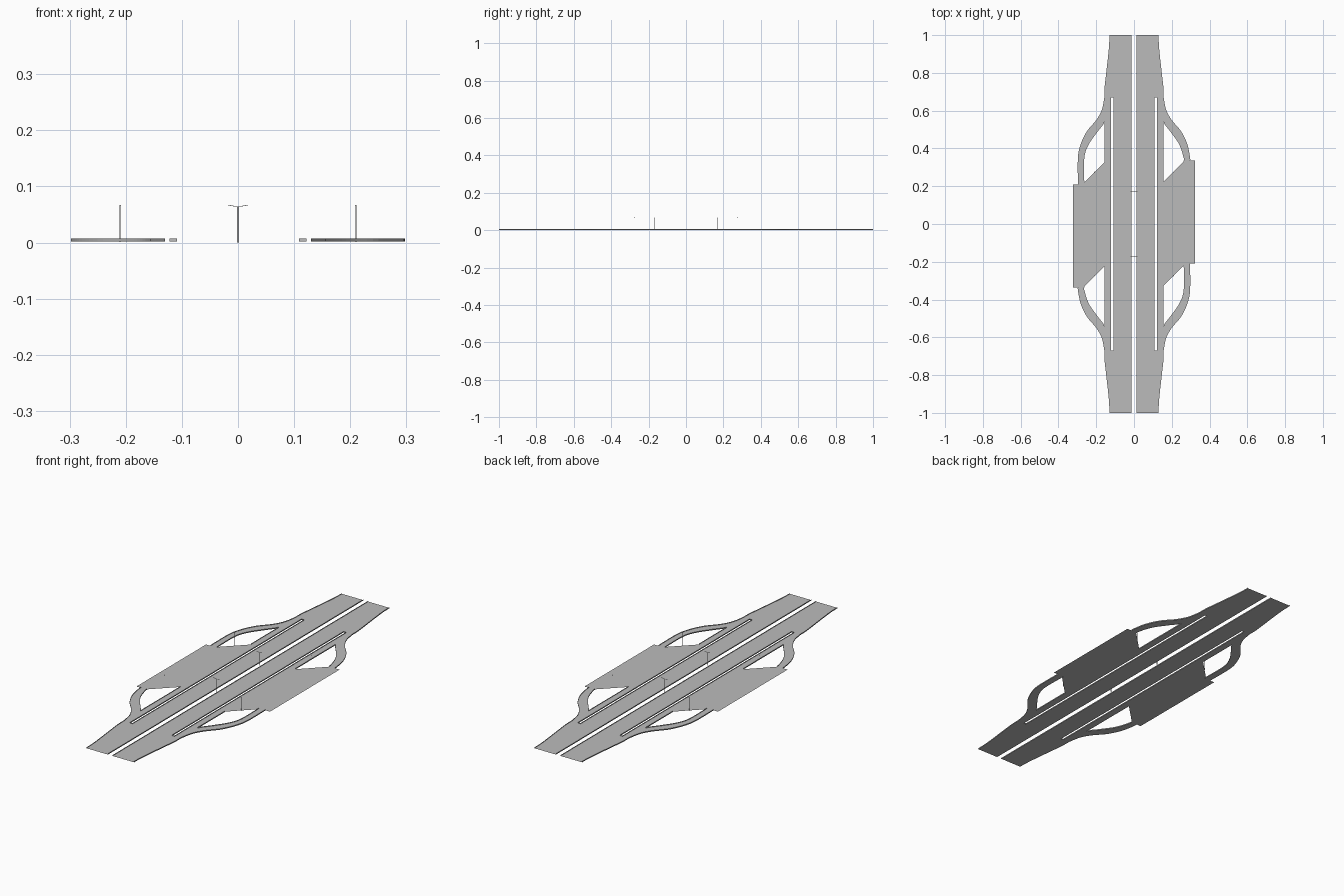
import bpy, bmesh
from mathutils import Vector, Matrix

cube = bpy.data.objects.get("Cube")
if cube:
    bpy.data.objects.remove(cube, do_unlink=True)

grey = bpy.data.materials.new("concrete_grey")
grey.use_nodes = True
colour = (0.5, 0.5, 0.5, 1)
grey.diffuse_color = colour
grey.node_tree.nodes["Principled BSDF"].inputs["Base Color"].default_value = colour

DECK, RAIL_LOW, RAIL_TOP = 0.003, 0.002, 0.007
INNER, SLOT_A, SLOT_B, EDGE = 0.013, 0.109, 0.122, 0.157
SLOT_END = 0.67


def finish(name, bm):
    """Add a half-turned copy for the opposite side and make the object."""
    copy = bmesh.ops.duplicate(bm, geom=bm.verts[:] + bm.edges[:] + bm.faces[:])
    verts = [g for g in copy["geom"] if isinstance(g, bmesh.types.BMVert)]
    bmesh.ops.rotate(bm, verts=verts, matrix=Matrix.Rotation(3.14159265, 3, 'Z'))
    mesh = bpy.data.meshes.new(name)
    bm.to_mesh(mesh)
    bm.free()
    mesh.materials.append(grey)
    obj = bpy.data.objects.new(name, mesh)
    bpy.context.collection.objects.link(obj)
    return obj


def sheet(bm, points):
    """Flat upward-facing polygon at deck level."""
    face = bm.faces.new([bm.verts.new((x, y, DECK)) for x, y in points])
    face.normal_update()
    if face.normal.z < 0:
        face.normal_flip()


def wall(bm, points):
    """Low upright guard rail along a path."""
    low = [bm.verts.new((x, y, RAIL_LOW)) for x, y in points]
    top = [bm.verts.new((x, y, RAIL_TOP)) for x, y in points]
    for i in range(len(points) - 1):
        bm.faces.new((low[i], low[i + 1], top[i + 1], top[i]))


def smooth(points, steps=5):
    """Smooth path through a few points."""
    p = [Vector(q) for q in points]
    p = [p[0]] + p + [p[-1]]
    out = []
    for a, b, c, d in zip(p, p[1:], p[2:], p[3:]):
        for i in range(steps):
            t = i / steps
            m, n = (c - a) / 2, (d - b) / 2
            out.append(b + m * t + (3 * (c - b) - 2 * m - n) * t * t
                       + (2 * (b - c) + m + n) * t ** 3)
    return out + [p[-1]]


def flip(points):
    return [(x, -y) for x, y in points]


def box(bm, centre, size, turn=0):
    m = Matrix.Translation(centre) @ Matrix.Rotation(turn, 4, 'Y') @ Matrix.Diagonal((*size, 1))
    bmesh.ops.create_cube(bm, size=1, matrix=m)


# Carriageways: tapered ends joined by an inner and an outer lane
taper = smooth([(0.13, 1), (0.133, 0.93), (0.146, 0.81), (0.156, 0.72), (EDGE, SLOT_END)])
end = [(INNER, SLOT_END), (INNER, 1)] + [tuple(p) for p in taper]
bm = bmesh.new()
sheet(bm, end)
sheet(bm, flip(end))
for a, b in ((INNER, SLOT_A), (SLOT_B, EDGE)):
    sheet(bm, [(a, -SLOT_END), (b, -SLOT_END), (b, SLOT_END), (a, SLOT_END)])
finish("carriageways", bm)

# Parking aprons
bm = bmesh.new()
sheet(bm, [(EDGE, 0.225), (0.263, 0.33), (0.263, 0.335), (0.322, 0.335),
           (0.322, -0.21), (0.263, -0.21), (0.263, -0.22), (EDGE, -0.325)])
finish("parking_aprons", bm)

# Curved ramps: one ends on the apron's far edge, the other on its near edge
ramps, rails = bmesh.new(), bmesh.new()
for stop, side in ((0.335, 1), (0.21, -1)):
    inner = smooth([(EDGE, SLOT_END), (EDGE, 0.6), (EDGE, 0.54), (0.195, 0.486),
                    (0.24, 0.42), (0.263, 0.35), (0.263, stop)])
    outer = smooth([(EDGE, SLOT_END), (0.17, 0.605), (0.2, 0.55), (0.25, 0.49),
                    (0.283, 0.42), (0.297, 0.35), (0.297, stop)])
    if side < 0:
        inner, outer = flip(inner), flip(outer)
    for i in range(len(inner) - 1):
        quad = [inner[i], inner[i + 1], outer[i + 1], outer[i]]
        sheet(ramps, quad[1:] if i == 0 else quad)
    wall(rails, outer)
    wall(rails, inner[10:])
finish("ramps", ramps)

# Guard rails: road edges, median edges, lane slots and islands
for path in (taper, flip(taper)):
    wall(rails, path)
wall(rails, [(INNER, -1), (INNER, 1)])
wall(rails, [(SLOT_A, -SLOT_END), (SLOT_B, -SLOT_END), (SLOT_B, SLOT_END),
             (SLOT_A, SLOT_END), (SLOT_A, -SLOT_END)])
wall(rails, [(EDGE, 0.225), (EDGE, 0.54)])
wall(rails, [(EDGE, -0.325), (EDGE, -0.54)])
finish("guard_rails", rails)

# Median lamps with two raised arms
bm = bmesh.new()
box(bm, (0, 0.17, 0.032), (0.003, 0.002, 0.064))
for s in (-1, 1):
    box(bm, (s * 0.009, 0.17, 0.0652), (0.018, 0.002, 0.001), -s * 0.16)
finish("median_lamps", bm)

# Single lamps at the island edges
bm = bmesh.new()
for y in (0.275, -0.275):
    box(bm, (0.21, y, 0.034), (0.0015, 0.001, 0.066))
    box(bm, (0.21, y, 0.0665), (0.003, 0.006, 0.001))
finish("island_lamps", bm)
